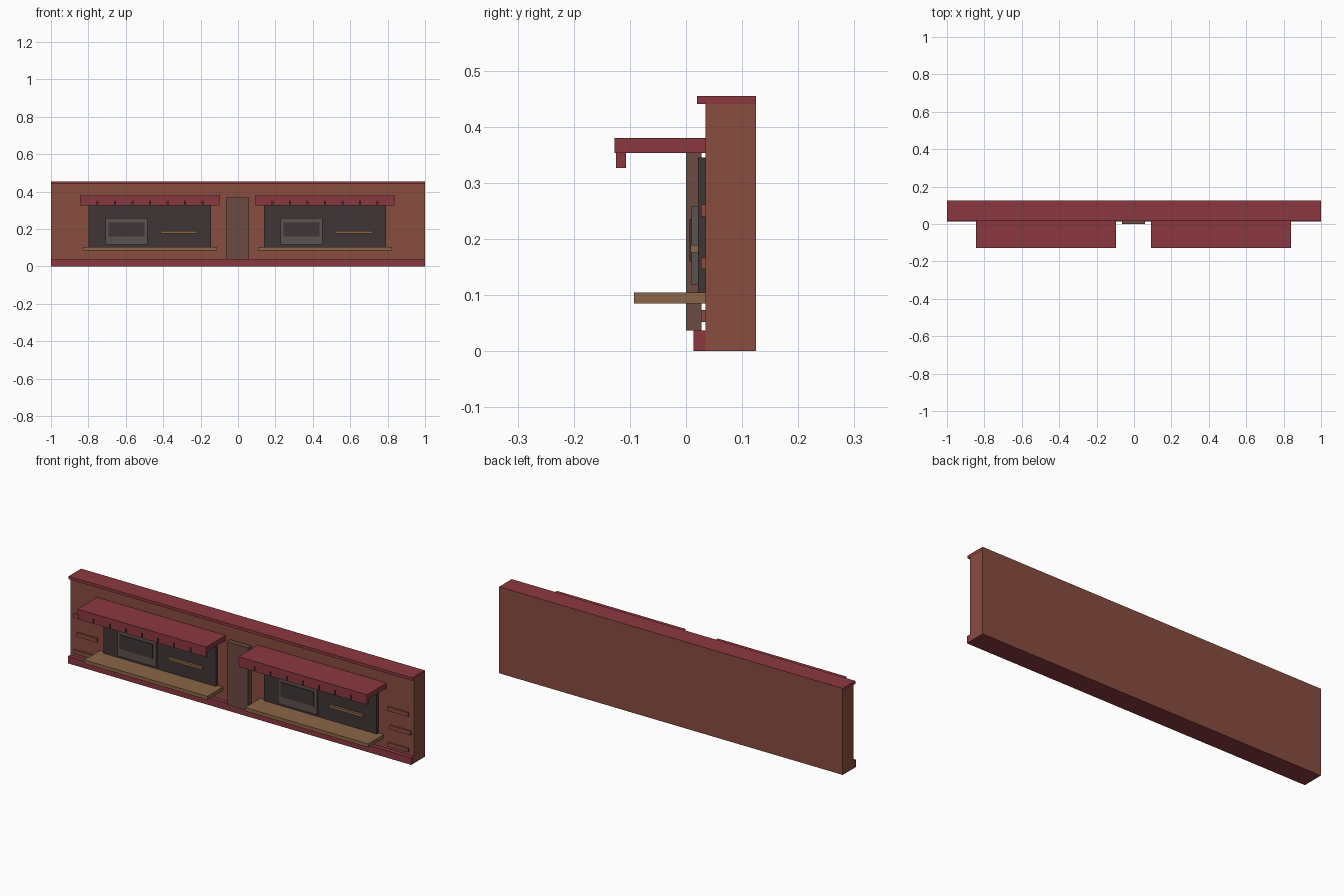
import bpy
import bmesh
from mathutils import Vector

cube = bpy.data.objects.get("Cube")
if cube:
    bpy.data.objects.remove(cube, do_unlink=True)


def material(name, r, g, b):
    m = bpy.data.materials.new(name)
    m.use_nodes = True
    m.diffuse_color = (r, g, b, 1)
    m.node_tree.nodes["Principled BSDF"].inputs["Base Color"].default_value = (r, g, b, 1)
    return m


BRICK = material("brick brown", 0.25, 0.074, 0.051)
RED = material("dark red", 0.258, 0.039, 0.051)
DARK = material("charcoal", 0.051, 0.036, 0.037)
DOOR = material("door brown", 0.147, 0.069, 0.054)
GREY = material("warm grey", 0.107, 0.084, 0.08)
WOOD = material("wood", 0.258, 0.13, 0.063)


def box(name, mat, x, y, z):
    """Box from (min, max) ranges on each axis."""
    bm = bmesh.new()
    bmesh.ops.create_cube(bm, size=1)
    for v in bm.verts:
        v.co = Vector([r[0] if c < 0 else r[1] for c, r in zip(v.co, (x, y, z))])
    mesh = bpy.data.meshes.new(name)
    bm.to_mesh(mesh)
    bm.free()
    mesh.materials.append(mat)
    obj = bpy.data.objects.new(name, mesh)
    bpy.context.collection.objects.link(obj)
    return obj


def span(centre, width):
    return (centre - width / 2, centre + width / 2)


FACE = 0.035    # front plane of the wall

# Wall with cap and plinth
box("wall", BRICK, (-0.9995, 0.9995), (FACE, 0.125), (0.0005, 0.4545))
box("wall_cap", RED, (-1, 1), (0.02, 0.1245), (0.44, 0.455))
box("plinth", RED, (-0.999, 0.999), (0.013, 0.1245), (0, 0.037))

# Central door panel
box("door", DOOR, span(-0.003, 0.124), (0, 0.028), (0.037, 0.369))

# Two serving windows
for side, cx in (("right", -0.471), ("left", 0.465)):
    box(side + "_window", DARK, span(cx, 0.654), (0.021, FACE), (0.1, 0.345))
    box(side + "_counter", WOOD, span(cx, 0.717), (-0.093, FACE), (0.085, 0.104))
    box(side + "_oven_frame", GREY, span(cx - 0.126, 0.225), (0.01, 0.021), (0.118, 0.259))
    box(side + "_oven_glass", DARK, span(cx - 0.126, 0.193), (0.006, 0.01), (0.16, 0.235))
    box(side + "_shelf", WOOD, span(cx + 0.156, 0.198), (0.008, 0.021), (0.176, 0.189))
    # Awning slab and its row of hanging flaps
    box(side + "_awning", RED, span(cx, 0.749), (-0.127, FACE), (0.353, 0.38))
    flaps = 8
    pitch = 0.749 / flaps
    for i in range(flaps):
        fx = cx + (i - (flaps - 1) / 2) * pitch
        box(f"{side}_awning_flap_{i + 1}", RED, span(fx, pitch - 0.006),
            (-0.125, -0.107), (0.326, 0.353))

# Raised bricks near both ends, the middle row shifted
for side, bx in (("right", -0.915), ("left", 0.91)):
    for row in range(3):
        shift = 0.015 if row == 1 else 0
        z = 0.0625 + row * 0.094
        box(f"{side}_brick_{row + 1}", BRICK, span(bx + shift, 0.122),
            (0.027, FACE), span(z, 0.021))
